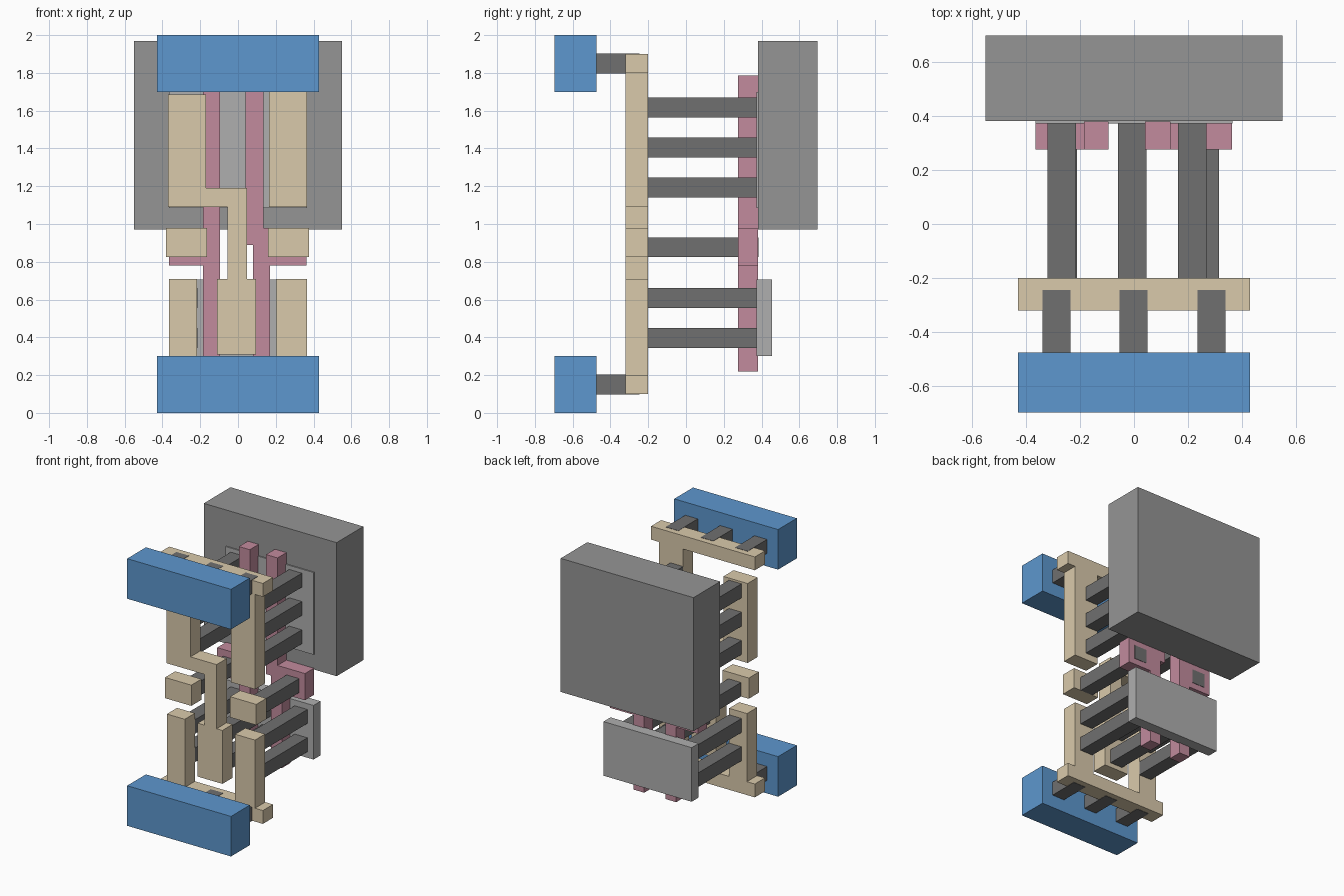
import bpy, bmesh


def material(name, r, g, b):
    m = bpy.data.materials.new(name)
    m.diffuse_color = (r, g, b, 1)
    return m


BLUE = material("blue", 0.11, 0.31, 0.62)
TAN = material("tan", 0.70, 0.59, 0.41)
PINK = material("pink", 0.54, 0.26, 0.34)
DARK = material("dark_grey", 0.16, 0.16, 0.16)
MID = material("mid_grey", 0.30, 0.30, 0.30)
LIGHT = material("light_grey", 0.43, 0.43, 0.43)


def plate(name, outline, y0, y1, mat):
    """Extrude a front (x, z) outline from y0 back to y1."""
    bm = bmesh.new()
    face = bm.faces.new([bm.verts.new((x, y0, z)) for x, z in outline])
    ext = bmesh.ops.extrude_face_region(bm, geom=[face])["geom"]
    bmesh.ops.translate(bm, vec=(0, y1 - y0, 0),
                        verts=[v for v in ext if isinstance(v, bmesh.types.BMVert)])
    bmesh.ops.recalc_face_normals(bm, faces=bm.faces)
    me = bpy.data.meshes.new(name)
    bm.to_mesh(me)
    bm.free()
    me.materials.append(mat)
    ob = bpy.data.objects.new(name, me)
    bpy.context.collection.objects.link(ob)
    return ob


def box(name, x0, x1, z0, z1, y0, y1, mat):
    return plate(name, [(x0, z0), (x1, z0), (x1, z1), (x0, z1)], y0, y1, mat)


# Front power rails
box("upper_rail", -0.43, 0.43, 1.70, 2.0, -0.697, -0.475, BLUE)
box("lower_rail", -0.43, 0.43, 0, 0.30, -0.697, -0.475, BLUE)

# Short posts from rails to the tan layer, slightly proud of the tan bars
for z in (0.15, 1.85):
    for x in (-0.287, -0.002, 0.287):
        box("rail_post", x - 0.052, x + 0.052, z - 0.052, z + 0.052, -0.475, -0.245, DARK)

# Tan wiring layer
T = (-0.32, -0.20, TAN)
plate("upper_bracket", [(-0.43, 1.80), (0.165, 1.80), (0.165, 1.09), (0.365, 1.09),
                        (0.365, 1.80), (0.43, 1.80), (0.43, 1.90), (-0.43, 1.90)], *T)
plate("lower_bracket", [(-0.43, 0.10), (0.43, 0.10), (0.43, 0.20), (0.365, 0.20),
                        (0.365, 0.71), (0.20, 0.71), (0.20, 0.20), (-0.217, 0.20),
                        (-0.217, 0.71), (-0.365, 0.71), (-0.365, 0.20), (-0.43, 0.20)], *T)
plate("centre_link", [(-0.37, 1.09), (-0.055, 1.09), (-0.055, 0.71), (-0.11, 0.71),
                      (-0.11, 0.31), (0.095, 0.31), (0.095, 0.71), (0.047, 0.71),
                      (0.047, 1.19), (-0.17, 1.19), (-0.17, 1.685), (-0.37, 1.685)], *T)
box("left_pad", -0.38, -0.163, 0.825, 0.98, *T)
box("right_pad", 0.158, 0.375, 0.825, 0.98, *T)

# Pink gate strips with side tabs
P = (0.275, 0.38, PINK)
plate("left_gate", [(-0.185, 0.22), (-0.095, 0.22), (-0.095, 1.785), (-0.185, 1.785),
                    (-0.185, 0.98), (-0.365, 0.98), (-0.365, 0.78), (-0.185, 0.78)], *P)
plate("right_gate", [(0.08, 0.22), (0.17, 0.22), (0.17, 0.78), (0.362, 0.78),
                     (0.362, 0.98), (0.135, 0.98), (0.135, 1.785), (0.04, 1.785),
                     (0.04, 0.89), (0.08, 0.89)], *P)

# Long posts running back from the tan layer
W = 0.0525
groups = [("upper_post", (-0.268, 0.216), (1.193, 1.405, 1.617), 0.375),
          ("gate_post", (-0.263, 0.262), (0.877,), 0.383),
          ("lower_post", (-0.268, -0.007, 0.262), (0.397, 0.609), 0.375)]
for name, xs, zs, y1 in groups:
    for x in xs:
        for z in zs:
            box(name, x - W, x + W, z - W, z + W, -0.20, y1, DARK)

# Back slabs
box("lower_slab", -0.365, 0.365, 0.30, 0.705, 0.372, 0.455, LIGHT)
box("upper_slab", -0.365, 0.365, 1.085, 1.70, 0.372, 0.455, LIGHT)
box("back_block", -0.55, 0.55, 0.97, 1.97, 0.381, 0.697, MID)
